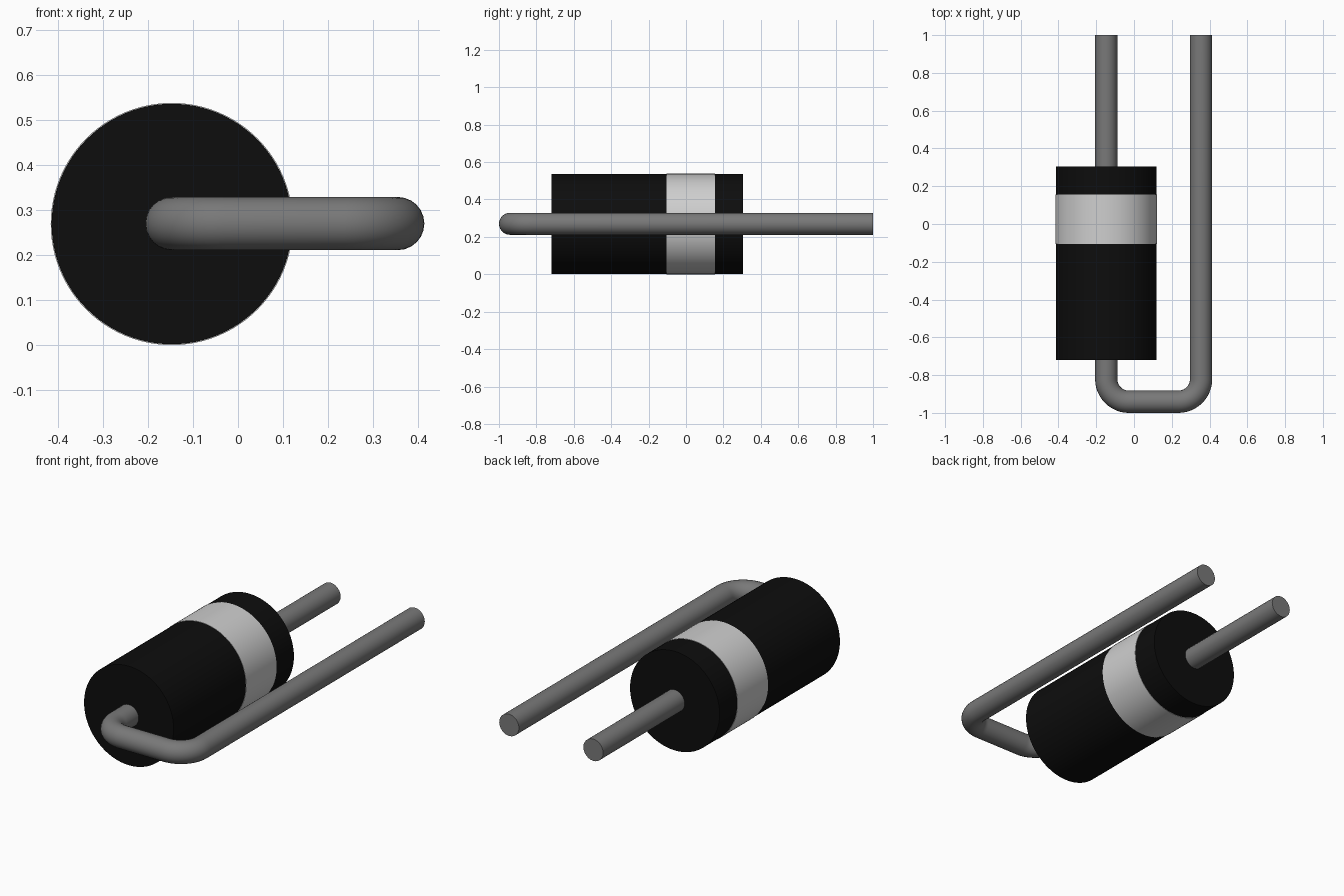
import bpy, bmesh, math
from mathutils import Matrix, Vector

cube = bpy.data.objects.get("Cube")
if cube:
    bpy.data.objects.remove(cube, do_unlink=True)

AXIS_X, AXIS_Z = -0.147, 0.269   # centre line of the body
WIRE_R, BEND_R = 0.059, 0.12     # wire thickness and bend radius
LEG_X, FRONT_Y, END_Y = 0.355, -0.941, 1.0


def material(name, value, rough):
    mat = bpy.data.materials.new(name)
    mat.use_nodes = True
    colour = (value, value, value, 1)
    mat.diffuse_color = colour
    bsdf = mat.node_tree.nodes["Principled BSDF"]
    bsdf.inputs["Base Color"].default_value = colour
    bsdf.inputs["Roughness"].default_value = rough
    return mat


def smooth(obj):
    bpy.ops.object.select_all(action='DESELECT')
    obj.select_set(True)
    bpy.context.view_layer.objects.active = obj
    bpy.ops.object.shade_smooth_by_angle(angle=math.radians(35))


def cylinder(name, y0, y1, radius, mat, caps=True):
    bm = bmesh.new()
    place = (Matrix.Translation((AXIS_X, (y0 + y1) / 2, AXIS_Z))
             @ Matrix.Rotation(math.pi / 2, 4, 'X'))
    bmesh.ops.create_cone(bm, cap_ends=caps, segments=96, radius1=radius,
                          radius2=radius, depth=y1 - y0, matrix=place)
    mesh = bpy.data.meshes.new(name)
    bm.to_mesh(mesh)
    bm.free()
    mesh.materials.append(mat)
    obj = bpy.data.objects.new(name, mesh)
    bpy.context.collection.objects.link(obj)
    smooth(obj)
    return obj


black = material("Black Plastic", 0.004, 0.6)
silver = material("Light Grey Band", 0.62, 0.5)
metal = material("Grey Metal", 0.19, 0.5)

# Body and the raised band around it
cylinder("body", -0.72, 0.305, 0.267, black)
cylinder("polarity_band", -0.105, 0.155, 0.269, silver)


# Wire path: straight lead, two rounded corners, long return leg
def corner(cx, start):
    cy = FRONT_Y + BEND_R
    angles = [math.radians(start + 90 * i / 12) for i in range(13)]
    return [(cx + BEND_R * math.cos(a), cy + BEND_R * math.sin(a)) for a in angles]


path = ([(AXIS_X, END_Y)] + corner(AXIS_X + BEND_R, 180)
        + corner(LEG_X - BEND_R, 270) + [(LEG_X, END_Y)])
curve = bpy.data.curves.new("lead_wire", 'CURVE')
curve.dimensions = '3D'
curve.bevel_depth = WIRE_R
curve.bevel_resolution = 10
curve.use_fill_caps = True
spline = curve.splines.new('POLY')
spline.points.add(len(path) - 1)
for point, (x, y) in zip(spline.points, path):
    point.co = (x, y, AXIS_Z + 0.001, 1)
curve.materials.append(metal)
wire = bpy.data.objects.new("lead_wire", curve)
bpy.context.collection.objects.link(wire)
bpy.ops.object.select_all(action='DESELECT')
wire.select_set(True)
bpy.context.view_layer.objects.active = wire
bpy.ops.object.convert(target='MESH')

# Weld the end caps to the tube and shade it
wire = bpy.context.view_layer.objects.active
bm = bmesh.new()
bm.from_mesh(wire.data)
bmesh.ops.remove_doubles(bm, verts=bm.verts, dist=0.0001)
bmesh.ops.recalc_face_normals(bm, faces=bm.faces)
bm.to_mesh(wire.data)
bm.free()
smooth(wire)
